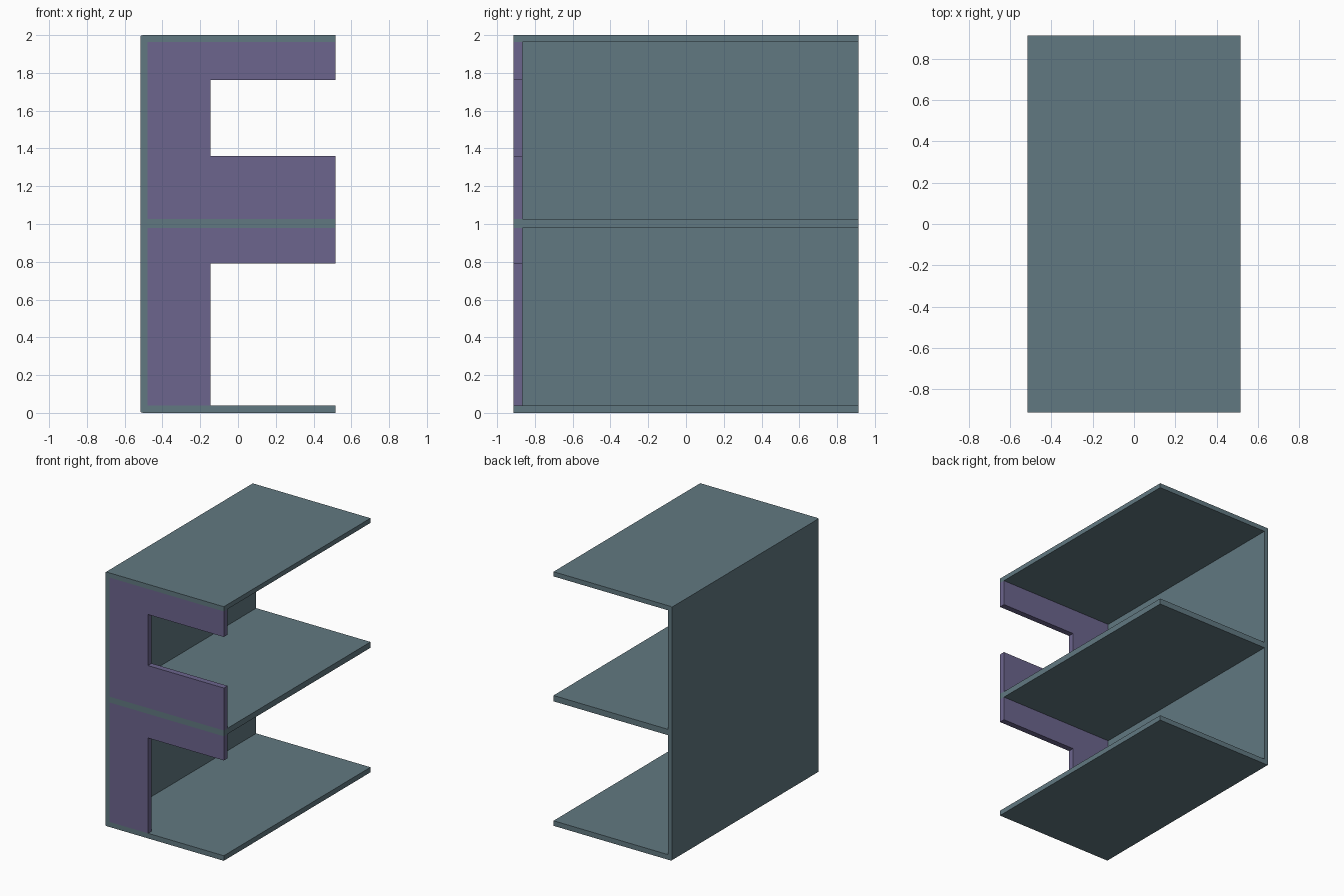
import bpy, bmesh

if "Cube" in bpy.data.objects:
    bpy.data.objects.remove(bpy.data.objects["Cube"])

XL, XR = -0.515, 0.515      # outer left and right
XW = -0.48                  # inner face of the side wall
XP = -0.145                 # right edge of the panel uprights
YF, YB = -0.912, 0.912      # front and back


def material(name, rgb):
    mat = bpy.data.materials.new(name)
    mat.diffuse_color = (*rgb, 1)
    mat.use_nodes = True
    mat.node_tree.nodes["Principled BSDF"].inputs["Base Color"].default_value = mat.diffuse_color
    return mat


def extrude_profile(name, profile, y0, y1, mat):
    """Solid from an (x, z) outline, extruded along y."""
    bm = bmesh.new()
    face = bm.faces.new([bm.verts.new((x, y0, z)) for x, z in profile])
    new = bmesh.ops.extrude_face_region(bm, geom=[face])["geom"]
    verts = [v for v in new if isinstance(v, bmesh.types.BMVert)]
    bmesh.ops.translate(bm, vec=(0, y1 - y0, 0), verts=verts)
    bmesh.ops.recalc_face_normals(bm, faces=bm.faces)
    mesh = bpy.data.meshes.new(name)
    bm.to_mesh(mesh)
    bm.free()
    mesh.materials.append(mat)
    obj = bpy.data.objects.new(name, mesh)
    bpy.context.collection.objects.link(obj)
    return obj


frame_mat = material("frame", (0.12, 0.19, 0.22))
panel_mat = material("panel", (0.15, 0.13, 0.27))

# Side wall with three shelves, wall corners slightly chamfered
extrude_profile("shelf_frame", [
    (XL + 0.01, 0), (XR, 0), (XR, 0.04), (XW, 0.04),
    (XW, 0.98), (XR, 0.98), (XR, 1.026), (XW, 1.026),
    (XW, 1.963), (XR, 1.963), (XR, 2), (XL + 0.01, 2),
    (XL, 1.996), (XL, 0.004)], YF, YB, frame_mat)

# C-shaped front panel of the upper bay
extrude_profile("upper_front_panel", [
    (XW, 1.026), (XR, 1.026), (XR, 1.36), (XP, 1.36),
    (XP, 1.762), (XR, 1.762), (XR, 1.963), (XW, 1.963)],
    YF, -0.866, panel_mat)

# L-shaped front panel of the lower bay
extrude_profile("lower_front_panel", [
    (XW, 0.04), (XP, 0.04), (XP, 0.79), (XR, 0.79),
    (XR, 0.98), (XW, 0.98)], YF, -0.866, panel_mat)
